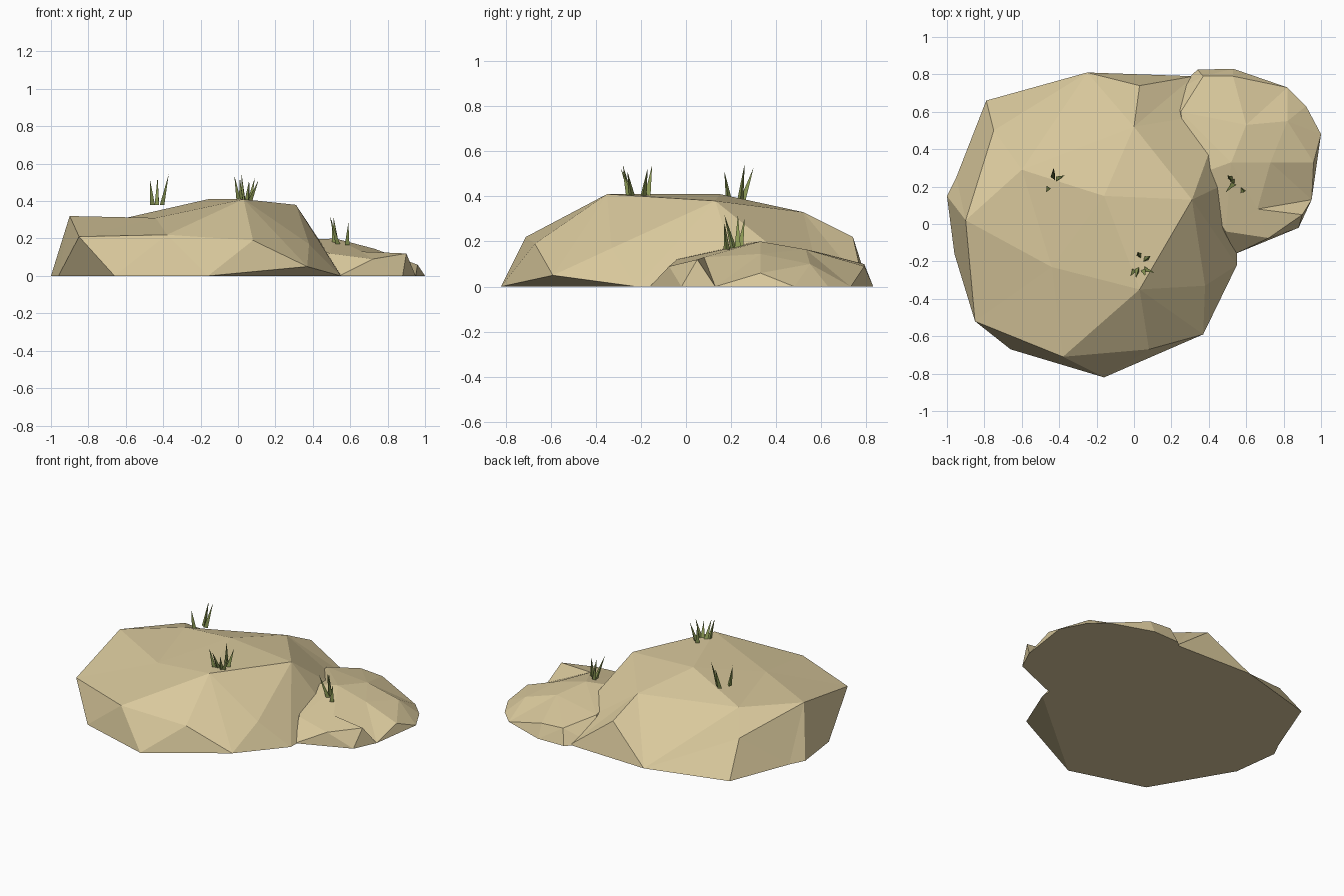
import bpy, bmesh, math
from mathutils import Vector
from mathutils.geometry import delaunay_2d_cdt

cube = bpy.data.objects.get("Cube")
if cube:
    bpy.data.objects.remove(cube, do_unlink=True)


def make_material(name, colour):
    mat = bpy.data.materials.new(name)
    mat.use_nodes = True
    mat.diffuse_color = (*colour, 1)
    mat.node_tree.nodes["Principled BSDF"].inputs["Base Color"].default_value = (*colour, 1)
    return mat


def add_object(name, bm, mat):
    bmesh.ops.recalc_face_normals(bm, faces=bm.faces[:])
    mesh = bpy.data.meshes.new(name)
    bm.to_mesh(mesh)
    bm.free()
    mesh.materials.append(mat)
    obj = bpy.data.objects.new(name, mesh)
    bpy.context.collection.objects.link(obj)
    return obj


def make_rock(name, outline, peaks, ridge, mat):
    """Faceted boulder: triangulate the peaks inside the outline, then close the underside."""
    points = outline + peaks
    ridges = [(points.index(a), points.index(b)) for a, b in zip(ridge, ridge[1:])]
    flat = [Vector(p[:2]) for p in points]
    verts, _, faces, origin, _, _ = delaunay_2d_cdt(
        flat, ridges, [list(range(len(outline)))], 1, 1e-5)
    bm = bmesh.new()
    for v, source in zip(verts, origin):
        bm.verts.new((v.x, v.y, points[source[0]][2] if source else 0))
    bm.verts.ensure_lookup_table()
    for face in faces:
        bm.faces.new([bm.verts[i] for i in face])
    # overhanging corners get a sloped facet below them
    for v in [v for v in bm.verts if v.is_boundary and v.co.z > 0]:
        rim = [e.other_vert(v) for e in v.link_edges if e.is_boundary]
        bm.faces.new([rim[0], v, rim[1]])
    rim = [e for e in bm.edges if e.is_boundary]
    bmesh.ops.holes_fill(bm, edges=rim, sides=0)
    return add_object(name, bm, mat)


def make_tuft(name, blades, height, mat):
    """Grass tuft: each blade is a thin leaning three-sided spike (x, y, z, lean x, lean y)."""
    bm = bmesh.new()
    for i, (x, y, z, lean_x, lean_y) in enumerate(blades):
        base = Vector((x, y, z))
        tip = bm.verts.new(base + Vector((lean_x, lean_y, height * (1 - i % 3 * 0.1))))
        ring = []
        for k in range(3):
            a = math.tau * k / 3 + i
            ring.append(bm.verts.new(base + Vector((math.cos(a), math.sin(a), 0)) * 0.016))
        bm.faces.new(ring)
        for k in range(3):
            bm.faces.new([ring[k], ring[(k + 1) % 3], tip])
    return add_object(name, bm, mat)


sandstone = make_material("sandstone", (0.70, 0.585, 0.335))
grass = make_material("grass_green", (0.26, 0.32, 0.09))

# large boulder: named corners along its crest
left_brow, front_brow = (-0.85, -0.52, 0.21), (-0.38, -0.71, 0.22)
side_brow, back_brow = (-0.9, 0.02, 0.32), (-0.75, 0.5, 0.22)
crown, shoulder = (0.03, -0.35, 0.41), (0.31, 0.13, 0.38)
back_crest, back_step = (0, 0.52, 0.33), (0.03, 0.74, 0.22)
large_outline = [
    (-0.16, -0.82, 0), (0.37, -0.59, 0.05), (0.55, -0.22, 0), (0.56, 0.25, 0),
    (0.48, 0.6, 0), (0.32, 0.79, 0), (-0.25, 0.81, 0), (-0.79, 0.66, 0),
    (-0.95, 0.25, 0), (-1, 0.15, 0), (-0.96, -0.16, 0), left_brow, (-0.66, -0.67, 0)]
large_peaks = [
    front_brow, side_brow, back_brow, crown, shoulder, back_crest, back_step,
    (0.08, -0.67, 0.19), (0.38, -0.33, 0.17), (-0.16, 0.15, 0.41),
    (-0.44, -0.23, 0.31), (-0.6, 0.29, 0.31)]
make_rock("large_boulder", large_outline, large_peaks,
          [back_brow, side_brow, left_brow, front_brow, crown, shoulder, back_crest, back_step],
          sandstone)

# small boulder, partly sunk into the large one
small_front, small_corner = (0.72, -0.075, 0.09), (0.9, 0.05, 0.12)
small_outline = [
    (0.54, -0.16, 0), (0.88, -0.02, 0), (0.95, 0.13, 0), (1, 0.48, 0), (0.92, 0.63, 0),
    (0.82, 0.73, 0), (0.53, 0.83, 0), (0.34, 0.825, 0), (0.2, 0.7, 0), (0.22, 0.1, 0)]
small_peaks = [
    small_front, small_corner, (0.66, 0.08, 0.13), (0.73, 0.33, 0.145), (0.52, 0.33, 0.2),
    (0.6, 0.53, 0.165), (0.82, 0.55, 0.1), (0.53, 0.79, 0.09), (0.37, 0.79, 0.1),
    (0.25, 0.6, 0.15), (0.3, 0.25, 0.19), (0.49, -0.04, 0.12), (0.96, 0.33, 0.06)]
make_rock("small_boulder", small_outline, small_peaks, [small_front, small_corner], sandstone)

# grass tufts
make_tuft("crown_grass", [
    (0.0, -0.25, 0.4, -0.02, -0.03), (0.02, -0.24, 0.4, -0.01, -0.05),
    (0.06, -0.24, 0.4, 0.05, -0.02), (0.03, -0.17, 0.4, -0.01, 0.02),
    (0.06, -0.19, 0.4, 0.03, 0.02), (0.05, -0.25, 0.4, 0.01, -0.03)], 0.14, grass)
make_tuft("back_grass", [
    (-0.41, 0.24, 0.38, 0.04, 0.02), (-0.43, 0.25, 0.38, 0.0, 0.05),
    (-0.46, 0.19, 0.38, -0.01, -0.02)], 0.165, grass)
make_tuft("small_boulder_grass", [
    (0.53, 0.21, 0.17, -0.04, -0.04), (0.52, 0.24, 0.17, -0.02, 0.02),
    (0.58, 0.18, 0.165, 0.01, -0.01), (0.53, 0.23, 0.17, -0.02, 0.0)], 0.15, grass)
